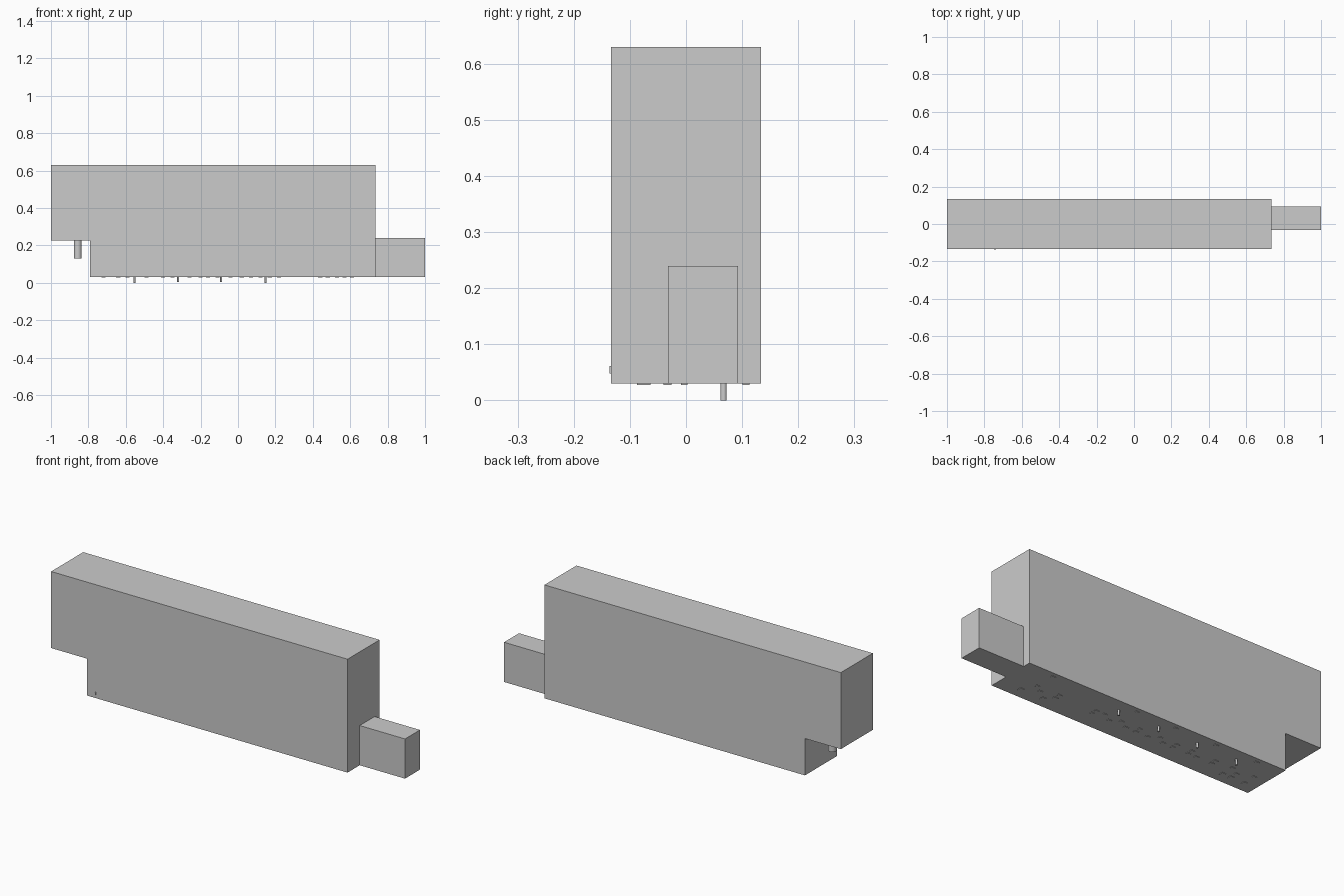
import bpy, bmesh
from mathutils import Matrix

if "Cube" in bpy.data.objects:
    bpy.data.objects.remove(bpy.data.objects["Cube"])


def finish(name, bm):
    bmesh.ops.recalc_face_normals(bm, faces=bm.faces)
    mesh = bpy.data.meshes.new(name)
    bm.to_mesh(mesh)
    bm.free()
    ob = bpy.data.objects.new(name, mesh)
    bpy.context.collection.objects.link(ob)
    return ob


def add_box(bm, x0, x1, y0, y1, z0, z1):
    center = Matrix.Translation(((x0 + x1) / 2, (y0 + y1) / 2, (z0 + z1) / 2))
    scale = Matrix.Diagonal((x1 - x0, y1 - y0, z1 - z0, 1))
    bmesh.ops.create_cube(bm, size=1, matrix=center @ scale)


def box(name, *bounds):
    bm = bmesh.new()
    add_box(bm, *bounds)
    return finish(name, bm)


def pin(name, x, y, z0, z1, r, sides=16):
    bm = bmesh.new()
    bmesh.ops.create_cone(bm, cap_ends=True, segments=sides, radius1=r, radius2=r,
                          depth=z1 - z0, matrix=Matrix.Translation((x, y, (z0 + z1) / 2)))
    ob = finish(name, bm)
    bpy.ops.object.select_all(action='DESELECT')
    ob.select_set(True)
    bpy.context.view_layer.objects.active = ob
    bpy.ops.object.shade_smooth_by_angle()
    return ob


# Main body: side profile with a notch at the left, extruded across y
profile = [(-1, 0.225), (-0.79, 0.225), (-0.79, 0.03), (0.735, 0.03), (0.735, 0.63), (-1, 0.63)]
bm = bmesh.new()
face = bm.faces.new([bm.verts.new((x, -0.134, z)) for x, z in profile])
ext = bmesh.ops.extrude_face_region(bm, geom=[face])
bmesh.ops.translate(bm, vec=(0, 0.268, 0),
                    verts=[v for v in ext['geom'] if isinstance(v, bmesh.types.BMVert)])
finish("body", bm)

# Block sticking out of the right end
box("end_block", 0.735, 1.0, -0.032, 0.093, 0.03, 0.24)

# Post hanging in the notch
pin("notch_post", -0.857, 0.0, 0.13, 0.225, 0.021, 24)

# Four thin pins under the body
for i, (x, z) in enumerate([(-0.553, 0.0), (-0.32, 0.004), (-0.09, 0.004), (0.148, 0.0)]):
    pin(f"bottom_pin_{i + 1}", x, 0.067, z, 0.03, 0.0055)

# Tiny flat pads in rows on the underside: y, half depth, x positions
rows = [
    (-0.075, 0.012, [-0.72, -0.64, -0.59, 0.48, 0.61]),
    (-0.033, 0.007, [-0.64, -0.49, -0.40, -0.35, -0.26, -0.20, -0.11, -0.04, 0.02, 0.12, 0.22, 0.44, 0.53]),
    (-0.003, 0.006, [-0.72, -0.59, -0.49, -0.35, -0.26, -0.16, -0.04, 0.07, 0.17, 0.22, 0.44, 0.57]),
    (0.107, 0.006, [-0.64, -0.40, -0.16, 0.07, 0.57]),
]
bm = bmesh.new()
for y, h, xs in rows:
    for x in xs:
        add_box(bm, x - 0.011, x + 0.011, y - h, y + h, 0.0275, 0.03)
finish("underside_pads", bm)

# Small nub low on the front face
box("front_nub", -0.748, -0.738, -0.1365, -0.134, 0.048, 0.061)
